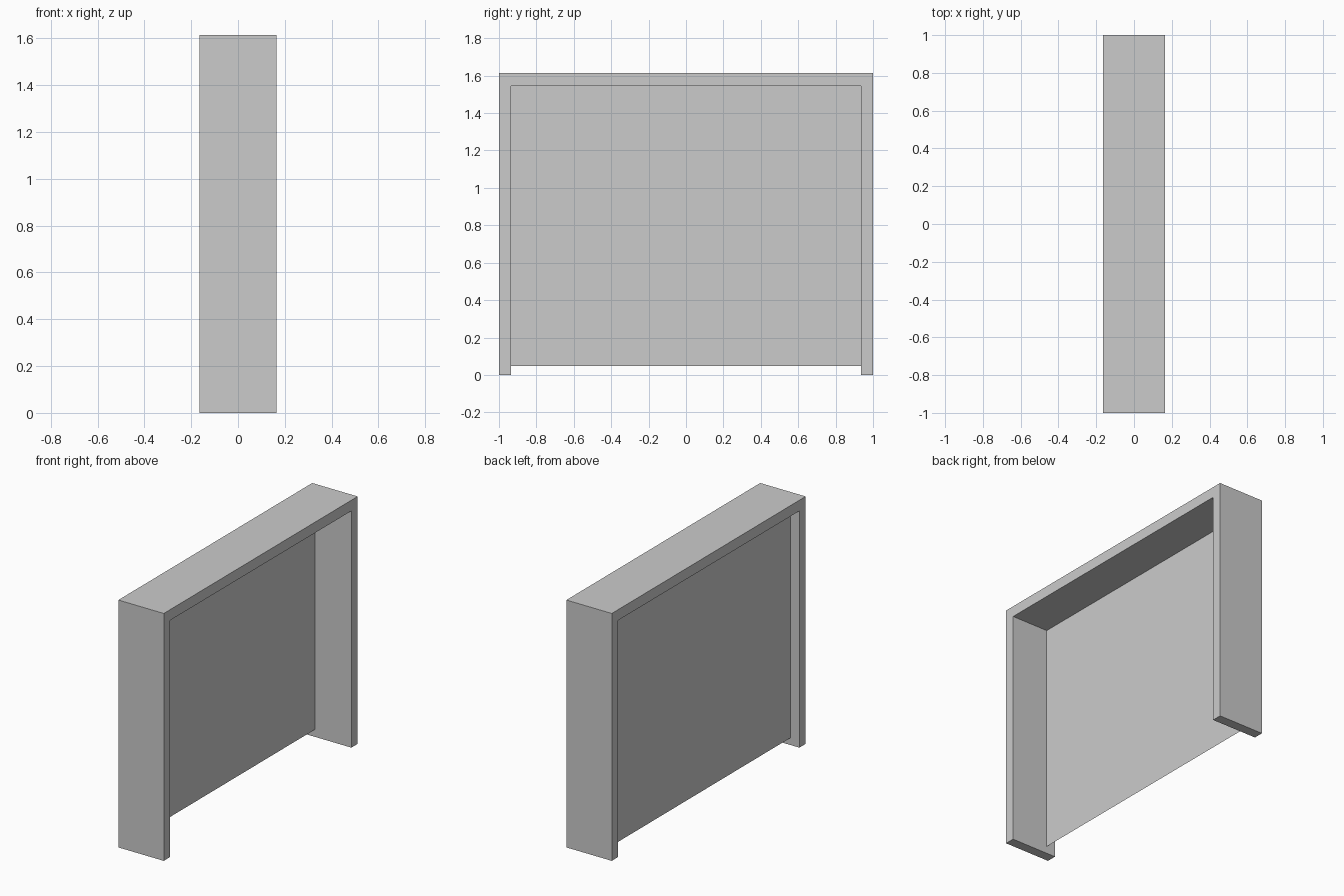
import bpy
import bmesh

if "Cube" in bpy.data.objects:
    bpy.data.objects.remove(bpy.data.objects["Cube"])

HALF_DEPTH = 0.164   # x half-size of the frame
HALF_WIDTH = 1.0     # y half-size
INNER = 0.935        # inner side of the legs
TOP, UNDER_TOP = 1.615, 1.545
PANEL_X, PANEL_BOTTOM = -0.10, 0.047


def profile_object(name, points, x, depth=0.0):
    """Face from (y, z) points at x, extruded along +x when depth is given."""
    bm = bmesh.new()
    face = bm.faces.new([bm.verts.new((x, y, z)) for y, z in points])
    if depth:
        out = bmesh.ops.extrude_face_region(bm, geom=[face], use_keep_orig=True)
        verts = [v for v in out["geom"] if isinstance(v, bmesh.types.BMVert)]
        bmesh.ops.translate(bm, verts=verts, vec=(depth, 0, 0))
        bmesh.ops.recalc_face_normals(bm, faces=bm.faces[:])
    mesh = bpy.data.meshes.new(name)
    bm.to_mesh(mesh)
    bm.free()
    obj = bpy.data.objects.new(name, mesh)
    bpy.context.collection.objects.link(obj)
    return obj


# Frame: two legs and a top bar as one upside-down U
half = [(HALF_WIDTH, TOP), (HALF_WIDTH, 0), (INNER, 0), (INNER, UNDER_TOP)]
outline = half + [(-y, z) for y, z in reversed(half)]
profile_object("frame", outline, -HALF_DEPTH, 2 * HALF_DEPTH)

# Thin sheet set back inside the frame, stopping short of the floor
profile_object("panel", [(-INNER, PANEL_BOTTOM), (INNER, PANEL_BOTTOM),
                         (INNER, UNDER_TOP), (-INNER, UNDER_TOP)], PANEL_X)
